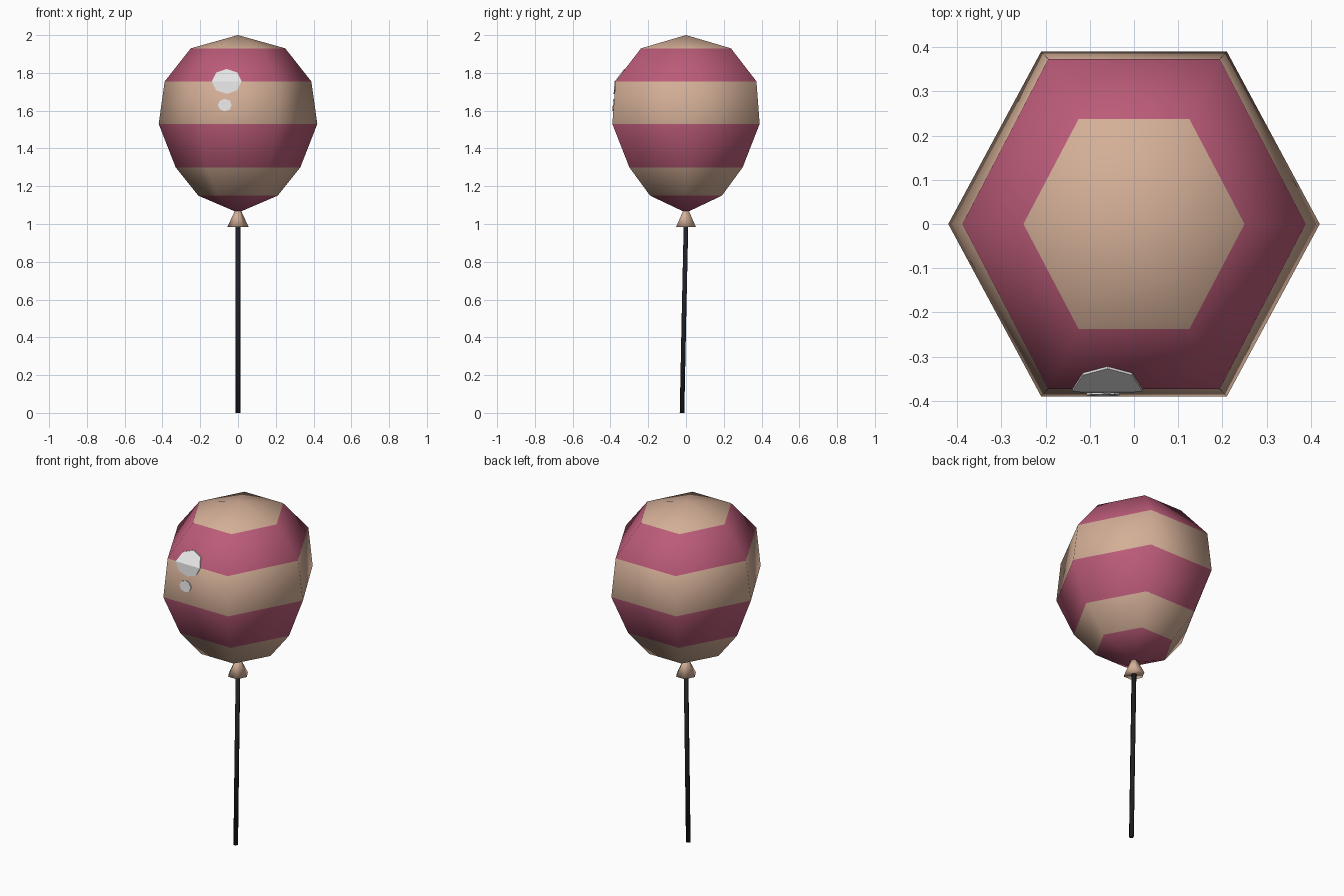
import bpy
import bmesh
from math import cos, sin, tau

if "Cube" in bpy.data.objects:
    bpy.data.objects.remove(bpy.data.objects["Cube"])


def material(name, rgb):
    m = bpy.data.materials.new(name)
    m.use_nodes = True
    m.diffuse_color = (*rgb, 1)
    m.node_tree.nodes["Principled BSDF"].inputs["Base Color"].default_value = (*rgb, 1)
    return m


pink = material("raspberry pink", (0.50, 0.105, 0.19))
tan = material("warm tan", (0.66, 0.43, 0.31))
white = material("highlight white", (0.8, 0.8, 0.8))
black = material("string black", (0.015, 0.015, 0.018))


def finish(name, bm, mats, smooth=True):
    bmesh.ops.recalc_face_normals(bm, faces=bm.faces)
    mesh = bpy.data.meshes.new(name)
    bm.to_mesh(mesh)
    bm.free()
    for m in mats:
        mesh.materials.append(m)
    for p in mesh.polygons:
        p.use_smooth = smooth
    obj = bpy.data.objects.new(name, mesh)
    bpy.context.collection.objects.link(obj)
    return obj


def loft(name, rings, mats, sides=6, smooth=True):
    """Join rings of (z, x radius, y radius, y centre); zero radius makes a pole.
    Bands alternate between the given materials from the bottom up."""
    bm = bmesh.new()
    rows = []
    for z, rx, ry, cy in rings:
        count = sides if rx else 1
        rows.append([bm.verts.new((rx * cos(tau * i / sides), cy + ry * sin(tau * i / sides), z))
                     for i in range(count)])
    for band, (lo, hi) in enumerate(zip(rows, rows[1:])):
        for i in range(sides):
            j = (i + 1) % sides
            loop = [lo[i % len(lo)], lo[j % len(lo)], hi[j % len(hi)], hi[i % len(hi)]]
            face = bm.faces.new(list(dict.fromkeys(loop)))
            face.material_index = band % len(mats)
    for row in (rows[0], rows[-1]):
        if len(row) > 1:
            bm.faces.new(row)
    return finish(name, bm, mats, smooth)


# Striped hexagonal balloon: (height, corner radius, flat side distance)
profile = [(1.06, 0, 0), (1.15, 0.21, 0.19), (1.30, 0.33, 0.30), (1.53, 0.42, 0.39),
           (1.755, 0.388, 0.373), (1.93, 0.25, 0.238), (2.0, 0, 0)]
loft("balloon", [(z, rx, ry / sin(tau / 6), 0) for z, rx, ry in profile], [pink, tan])

# Flared knot under the balloon
knot = loft("knot", [(0.985, 0.056, 0.06, 0), (1.075, 0.014, 0.015, 0)], [tan])

# Slightly leaning string
loft("string", [(0, 0.013, 0.014, -0.021), (0.5, 0.013, 0.014, -0.011), (1.0, 0.013, 0.014, 0)],
     [black])


def front_surface(z):
    for (z0, _, r0), (z1, _, r1) in zip(profile, profile[1:]):
        if z0 <= z <= z1:
            return -(r0 + (r1 - r0) * (z - z0) / (z1 - z0))


# Shine spots: thin discs lying on the front faces, folded over the stripe edge
def shine(name, x, z, rx, rz):
    bm = bmesh.new()
    points = [(x + rx * cos(tau * i / 8), z + rz * sin(tau * i / 8)) for i in range(8)]
    rim = [bm.verts.new((px, front_surface(pz) - 0.005, pz)) for px, pz in points]
    back = [bm.verts.new((px, front_surface(pz) + 0.002, pz)) for px, pz in points]
    for row in (rim, back):
        bm.faces.new(row[:5])
        bm.faces.new(row[4:] + row[:1])
    for i in range(8):
        j = (i + 1) % 8
        bm.faces.new((rim[i], rim[j], back[j], back[i]))
    return finish(name, bm, [white], smooth=False)


shine("large_shine", -0.06, 1.755, 0.079, 0.066)
shine("small_shine", -0.07, 1.63, 0.037, 0.033)
